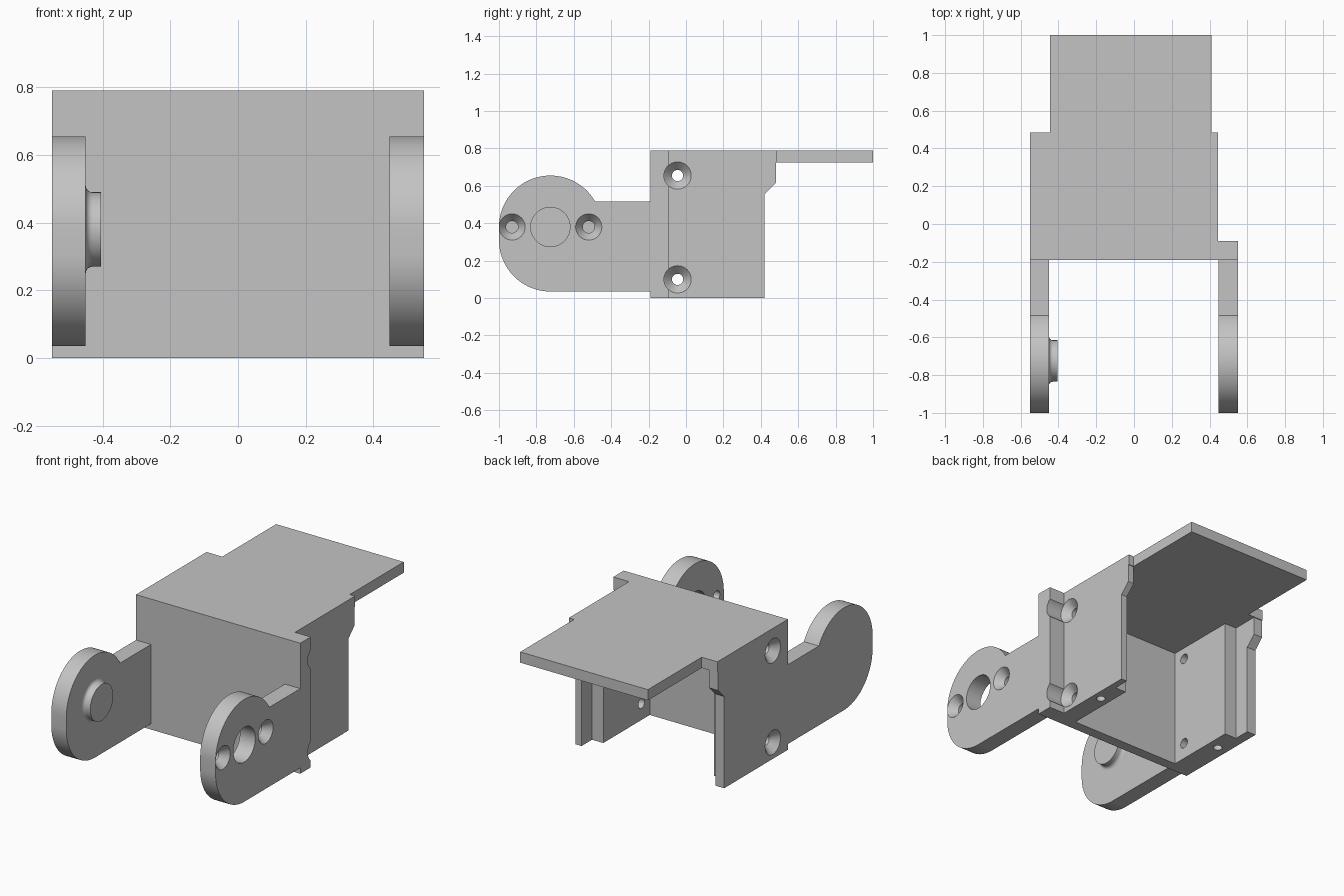
import bpy, bmesh
from math import sin, cos, pi, asin

cube = bpy.data.objects.get("Cube")
if cube:
    bpy.data.objects.remove(cube, do_unlink=True)

grey = bpy.data.materials.new("plain_grey")
grey.use_nodes = True
grey.diffuse_color = (0.55, 0.55, 0.55, 1)
grey.node_tree.nodes["Principled BSDF"].inputs["Base Color"].default_value = grey.diffuse_color


def finish(name, bm):
    """Turn a bmesh into a grey object."""
    bmesh.ops.recalc_face_normals(bm, faces=bm.faces)
    mesh = bpy.data.meshes.new(name)
    bm.to_mesh(mesh)
    bm.free()
    mesh.materials.append(grey)
    obj = bpy.data.objects.new(name, mesh)
    bpy.context.collection.objects.link(obj)
    return obj


def prism(name, profile, x0, x1):
    """Extrude a (y, z) profile along x."""
    bm = bmesh.new()
    face = bm.faces.new([bm.verts.new((x0, y, z)) for y, z in profile])
    ext = bmesh.ops.extrude_face_region(bm, geom=[face])["geom"]
    bmesh.ops.translate(bm, vec=(x1 - x0, 0, 0),
                        verts=[v for v in ext if isinstance(v, bmesh.types.BMVert)])
    return finish(name, bm)


def box(name, x, y, z):
    return prism(name, [(y[0], z[0]), (y[1], z[0]), (y[1], z[1]), (y[0], z[1])], *x)


def lathe(name, profile, place, sides=40):
    """Capped round solid from (distance, radius) pairs; place maps to space."""
    bm = bmesh.new()
    turns = [2 * pi * i / sides for i in range(sides)]
    rings = [[bm.verts.new(place(d, r * cos(a), r * sin(a))) for a in turns]
             for d, r in profile]
    for a, b in zip(rings, rings[1:]):
        for i in range(sides):
            j = (i + 1) % sides
            bm.faces.new((a[i], a[j], b[j], b[i]))
    bm.faces.new(rings[0])
    bm.faces.new(rings[-1])
    return finish(name, bm)


def along_x(y, z):
    return lambda d, u, v: (d, y + u, z + v)


def combine(target, other, operation):
    """Apply a boolean and drop the helper."""
    mod = target.modifiers.new("combine", "BOOLEAN")
    mod.operation, mod.solver, mod.object = operation, "EXACT", other
    other.hide_render = True
    bpy.context.view_layer.objects.active = target
    bpy.ops.object.modifier_apply(modifier=mod.name)
    bpy.data.objects.remove(other, do_unlink=True)


FRONT, INNER, TOP = -0.19, -0.125, 0.79
PIVOT_Y, PIVOT_Z, ARM_R = -0.725, 0.38, 0.275

# Housing: front wall, roof, rear shelf, side walls, screw blocks, left flange
wall = [(FRONT, 0), (0.42, 0), (0.42, 0.555), (0.48, 0.615), (0.48, TOP), (FRONT, TOP)]
body = box("housing", (-0.55, 0.445), (FRONT, INNER), (0, TOP))
for part in (
    box("roof", (-0.55, 0.445), (FRONT, 0.485), (0.725, TOP)),
    box("rear_shelf", (-0.445, 0.41), (0.4, 1), (0.725, TOP)),
    prism("right_wall", wall, -0.55, -0.49),
    prism("left_wall", wall, 0.405, 0.445),
    box("right_block", (-0.55, -0.41), (-0.15, 0.32), (0, 0.75)),
    box("left_block", (0.33, 0.445), (-0.15, 0.32), (0, 0.75)),
    box("left_flange", (0.4, 0.55), (FRONT, -0.09), (0, TOP)),
):
    combine(body, part, "UNION")

# Countersunk screw holes through both sides
for z in (0.1, 0.655):
    for side, face in ((1, 0.445), (-1, 0.55)):
        cut = [(side * 0.65, 0.073), (side * face, 0.073),
               (side * (face - 0.045), 0.03), (side * 0.25, 0.03)]
        combine(body, lathe("screw_cutter", cut, along_x(-0.045, z)), "DIFFERENCE")

# Blind holes in the underside of the blocks
for x in (-0.48, 0.39):
    hole = lathe("pin_cutter", [(-0.1, 0.026), (0.3, 0.026)],
                 lambda d, u, v: (x + u, 0.17 + v, d))
    combine(body, hole, "DIFFERENCE")

# Arms with a rounded end
def arc(cz, start, end, steps=24):
    angles = [start + (end - start) * i / steps for i in range(steps + 1)]
    return [(PIVOT_Y + ARM_R * cos(a), cz + ARM_R * sin(a)) for a in angles]


outline = [(FRONT, 0.035)] + arc(0.31, -pi / 2, -pi)
outline += arc(PIVOT_Z, pi, asin(0.135 / ARM_R), 40) + [(FRONT, 0.515)]
right_arm = prism("right_arm", outline, -0.55, -0.45)
left_arm = prism("left_arm", outline, 0.447, 0.55)

# Pivot hole and countersunk holes in the left arm
combine(left_arm, lathe("pivot_cutter", [(0.3, 0.105), (0.7, 0.105)],
                        along_x(PIVOT_Y, PIVOT_Z), 56), "DIFFERENCE")
for y in (-0.93, -0.52):
    cut = [(0.6, 0.07), (0.55, 0.07), (0.5, 0.032), (0.3, 0.032)]
    combine(left_arm, lathe("screw_cutter", cut, along_x(y, PIVOT_Z)), "DIFFERENCE")

# Pivot boss with a flared base on the right arm
flare = [(-0.45 + 0.02 * (1 - cos(t)), 0.13 - 0.02 * sin(t))
         for t in (i * pi / 12 for i in range(7))]
boss = lathe("pivot_boss", flare + [(-0.405, 0.11)], along_x(PIVOT_Y, PIVOT_Z), 56)

# Smooth the round surfaces, keep the edges sharp
bpy.ops.object.select_all(action="DESELECT")
for obj in (body, right_arm, left_arm, boss):
    obj.select_set(True)
bpy.context.view_layer.objects.active = body
bpy.ops.object.shade_smooth_by_angle(angle=pi / 6)
